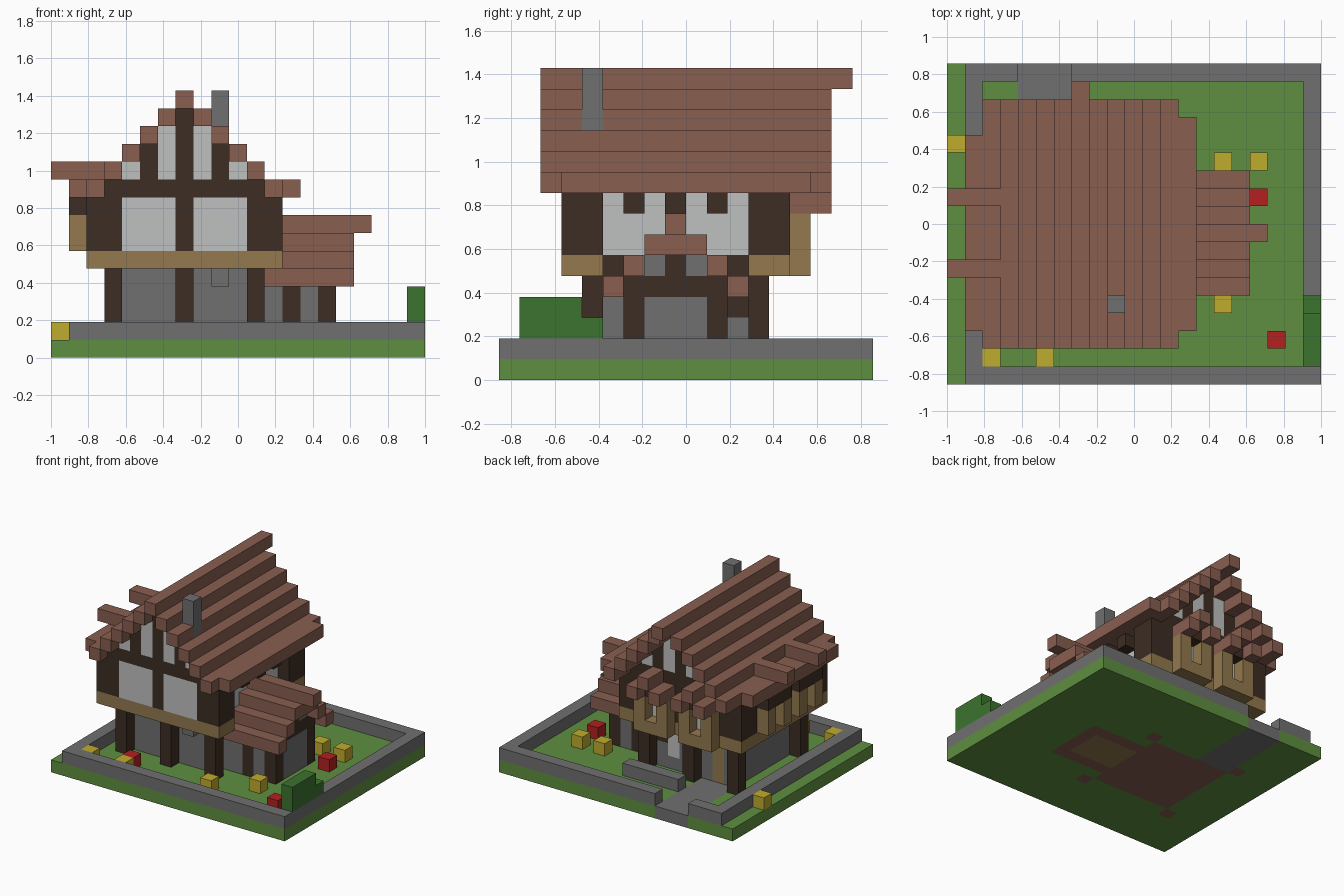
import bpy, bmesh
from itertools import product
from mathutils import Vector

if "Cube" in bpy.data.objects:
    bpy.data.objects.remove(bpy.data.objects["Cube"], do_unlink=True)

NX, NY = 21, 18            # plot size in blocks
U = 2 / NX                 # block size
MID = 7                    # column of the house ridge

COLOURS = {
    "grass": (95, 143, 64), "leaf": (59, 115, 47), "stone": (112, 112, 112),
    "dark_wood": (60, 45, 35), "red_brown": (136, 94, 80), "light_wood": (147, 121, 78),
    "plaster": (190, 193, 191), "yellow": (192, 172, 45), "red": (180, 32, 32),
}


def linear(v):
    v /= 255
    return v / 12.92 if v < 0.04 else ((v + 0.055) / 1.055) ** 2.4


materials = {}
for label, rgb in COLOURS.items():
    mat = bpy.data.materials.new(label)
    mat.use_nodes = True
    colour = [linear(v) for v in rgb] + [1]
    mat.diffuse_color = colour
    mat.node_tree.nodes["Principled BSDF"].inputs["Base Color"].default_value = colour
    materials[label] = mat

cells = {}                 # block position -> part
part_colour = {}


def span(v):
    return range(v, v + 1) if isinstance(v, int) else range(v[0], v[1] + 1)


def fill(part, colour, x, y, z, mirror=False):
    """Fill an inclusive box of blocks, optionally mirrored about the ridge."""
    part_colour[part] = colour
    for i, j, k in product(span(x), span(y), span(z)):
        cells[i, j, k] = part
        if mirror:
            cells[2 * MID - i, j, k] = part


def clear(x, y, z):
    for key in product(span(x), span(y), span(z)):
        cells.pop(key, None)


# Ground, floors and path
fill("ground", "grass", (0, NX - 1), (0, NY - 1), 0)
fill("floor", "red_brown", (4, 10), (5, 11), 0)
fill("floor", "red_brown", (11, 15), (6, 10), 0)
fill("plank_floor", "light_wood", (11, 14), (7, 9), 0)
fill("path", "stone", (4, 6), (12, 17), 0)

# Boundary wall with a gap for the path
for j in (0, NY - 1):
    fill("boundary_wall", "stone", (1, NX - 1), j, 1)
for i in (1, NX - 1):
    fill("boundary_wall", "stone", i, (0, NY - 1), 1)
clear((4, 6), NY - 1, 1)
fill("garden_bench", "stone", (7, 11), 14, 1)
fill("hedge", "leaf", 20, (1, 3), (2, 3))
fill("hedge", "leaf", 20, 4, 2)

# Lower storey
fill("lower_walls", "stone", (4, 10), (5, 11), (1, 4))
clear((5, 9), (6, 10), (1, 4))
for j in (4, 12):
    fill("post_feet", "red_brown", 3, j, 0, True)
    fill("lower_posts", "dark_wood", 3, j, (1, 4), True)
    fill("lower_posts", "dark_wood", MID, j, (1, 4))
fill("side_beam", "dark_wood", 10, 11, (3, 4))
fill("door", "light_wood", 5, 11, (1, 3))
fill("back_window", "plaster", 9, 11, (2, 3))

# Side wing
for j in (6, 10):
    fill("wing_walls", "stone", (11, 15), j, (1, 3))
    fill("wing_frame", "dark_wood", (11, 15), j, 4)
    for i in (13, 15):
        fill("wing_frame", "dark_wood", i, j, (1, 4))
fill("wing_walls", "stone", 15, (7, 9), (1, 5))
fill("wing_frame", "dark_wood", 15, (7, 9), 4)
fill("wing_frame", "dark_wood", 15, 8, 5)

# Upper storey floor and walls
fill("floor_beam", "light_wood", (2, 12), (3, 13), 5)
clear(12, (5, 11), 5)
fill("upper_frame", "dark_wood", 11, (5, 11), 5)
for j in (3, 13):
    fill("upper_walls", "plaster", (4, 10), j, (6, 8))
    fill("upper_frame", "dark_wood", (3, 11), j, 9)
for i in (2, 11):
    fill("upper_walls", "plaster", i, (5, 11), (6, 8))
for j in ((3, 4), (12, 13)):
    fill("upper_frame", "dark_wood", (2, 3), j, (6, 8), True)
fill("upper_frame", "dark_wood", 2, 8, (6, 8))
for j in (6, 8, 10):
    fill("beam_ends", "dark_wood", 12, j, 8)

# Gables
for j in (3, 13):
    for i in range(4, 7):
        colour = "dark_wood" if i == 5 else "plaster"
        part = "gable_frame" if i == 5 else "gable_walls"
        fill(part, colour, i, j, (10, i + 6), True)
    fill("gable_frame", "dark_wood", MID, j, (6, 13))

# Bay windows at the back
for c in (5, 9):
    fill("back_bays", "light_wood", (c - 1, c + 1), 14, (5, 7))
    clear(c, 14, (6, 7))
    fill("bay_lintels", "dark_wood", c, 14, 8)
    for i in (c - 1, c + 1):
        fill("bay_roofs", "red_brown", i, (14, 15), 8)
    fill("bay_roofs", "red_brown", c, (14, 15), 9)

# Bay windows on the right side
for c in (6, 10):
    fill("side_bays", "light_wood", 1, (c - 1, c + 1), (6, 7))
    clear(1, c, (6, 7))
    fill("bay_lintels", "dark_wood", 1, (c - 1, c + 1), 8)
    fill("bay_roofs", "red_brown", (0, 2), c, 10)

# Main roof: one long row of blocks per step
for i in range(2, MID + 1):
    k = max(9, i + 7)
    fill("main_roof", "red_brown", i, (2, 15), k, True)
fill("main_roof", "red_brown", MID, 16, 14)
fill("main_roof", "red_brown", 1, (3, 13), 9)
fill("main_roof", "red_brown", 13, (3, 14), 9)

# Wing roof, stepping up to a ridge that sticks out
for step in range(3):
    for j in (5 + step, 11 - step):
        fill("wing_roof", "red_brown", (12, 16), j, 4 + step)
fill("wing_roof", "red_brown", (12, 16), 8, 6)
fill("wing_roof", "red_brown", (12, 17), 8, 7)

# Chimney
fill("chimney", "stone", 9, 4, (4, 14))

# Flowers
for i, j in ((0, 13), (2, 1), (5, 1), (12, 2), (15, 4), (15, 12), (17, 12)):
    fill("yellow_flowers", "yellow", i, j, 1)
for i, j in ((5, 2), (17, 10), (18, 2)):
    fill("red_flowers", "red", i, j, 1)

# Turn the blocks of each part into a mesh of their exposed faces
meshes = {part: bmesh.new() for part in part_colour}
for key, part in cells.items():
    bm = meshes[part]
    centre = Vector(key) + Vector((0.5, 0.5, 0.5))
    for axis, sign in product(range(3), (-1, 1)):
        n = Vector((0, 0, 0))
        n[axis] = sign
        if tuple(int(a + b) for a, b in zip(key, n)) in cells:
            continue
        a = Vector((0, 0, 0))
        a[(axis + 1) % 3] = 1
        b = n.cross(a)
        corners = [centre + (n + p * a + q * b) / 2
                   for p, q in ((-1, -1), (1, -1), (1, 1), (-1, 1))]
        bm.faces.new([bm.verts.new(((c.x - NX / 2) * U, (c.y - NY / 2) * U, c.z * U))
                      for c in corners])

for part, bm in meshes.items():
    bmesh.ops.remove_doubles(bm, verts=bm.verts, dist=U / 100)
    mesh = bpy.data.meshes.new(part)
    bm.to_mesh(mesh)
    bm.free()
    mesh.materials.append(materials[part_colour[part]])
    bpy.context.collection.objects.link(bpy.data.objects.new(part, mesh))
